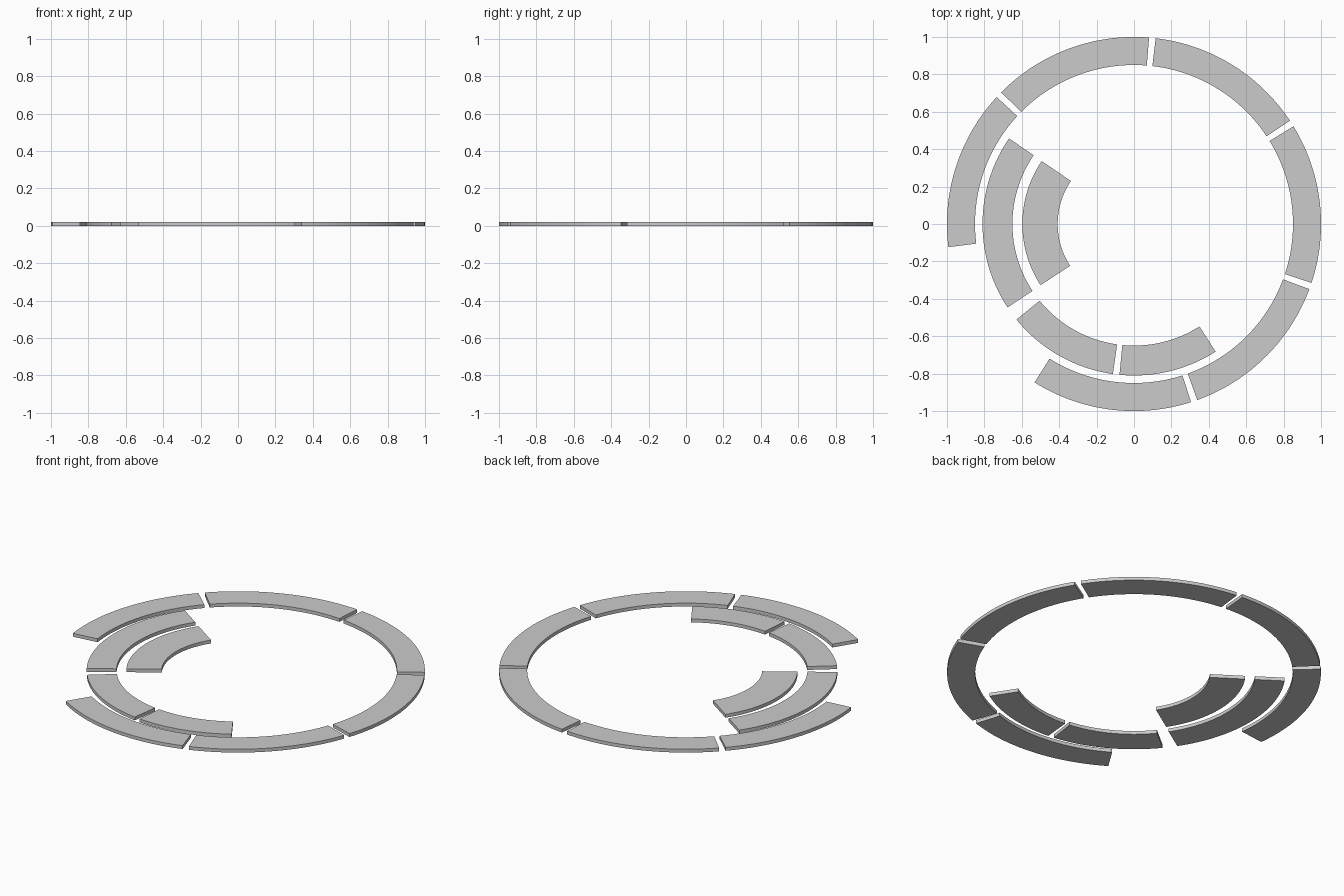
import bpy, bmesh, math

if "Cube" in bpy.data.objects:
    bpy.data.objects.remove(bpy.data.objects["Cube"])

HEIGHT = 0.02


def arc_plate(name, r_in, r_out, a0, a1):
    """Flat ring segment between two angles in degrees, extruded upwards."""
    n = max(8, round(abs(a1 - a0) / 1.5))
    lo, hi = sorted((a0, a1))
    angles = [math.radians(lo + (hi - lo) * i / n) for i in range(n + 1)]
    bm = bmesh.new()
    rings = []
    for a in angles:
        c, s = math.cos(a), math.sin(a)
        rings.append([bm.verts.new((r * c, r * s, z)) for r, z in
                      ((r_in, 0), (r_out, 0), (r_out, HEIGHT), (r_in, HEIGHT))])
    for p, q in zip(rings, rings[1:]):
        for k in range(4):
            j = (k + 1) % 4
            bm.faces.new((p[k], p[j], q[j], q[k]))
    # end caps
    bm.faces.new(rings[0])
    bm.faces.new(rings[-1])
    bmesh.ops.recalc_face_normals(bm, faces=bm.faces)
    mesh = bpy.data.meshes.new(name)
    bm.to_mesh(mesh)
    bm.free()
    ob = bpy.data.objects.new(name, mesh)
    bpy.context.collection.objects.link(ob)
    bpy.ops.object.select_all(action='DESELECT')
    ob.select_set(True)
    bpy.context.view_layer.objects.active = ob
    bpy.ops.object.shade_smooth_by_angle(angle=math.radians(30))
    return ob


# outer ring: six equal segments
for i in range(6):
    start = 187.1 - 51.87 * i
    arc_plate(f"outer_segment_{i + 1}", 0.85, 1.0, start, start - 49.85)

# middle ring: one long and two short segments
for i, (a, b) in enumerate(((145.6, 213.4), (219.1, 262.0), (264.5, 302.6))):
    arc_plate(f"middle_segment_{i + 1}", 0.65, 0.81, a, b)

# inner ring: single segment
arc_plate("inner_segment", 0.408, 0.597, 145.7, 213.2)
